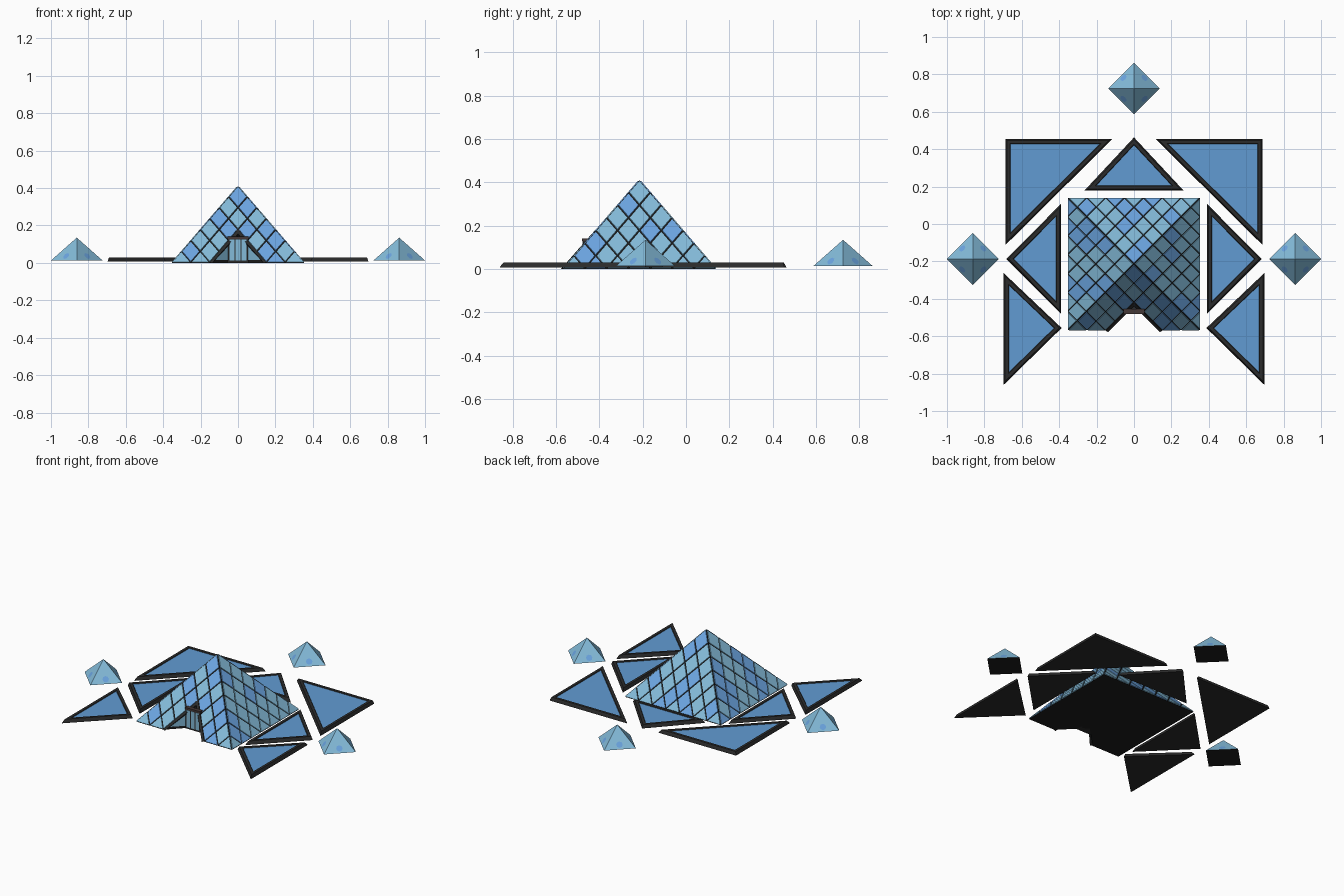
import bpy, bmesh, math, random
from mathutils import Vector as V

if "Cube" in bpy.data.objects:
    bpy.data.objects.remove(bpy.data.objects["Cube"])

random.seed(4)


def material(name, r, g, b):
    m = bpy.data.materials.new(name)
    m.diffuse_color = (r, g, b, 1)
    m.use_nodes = True
    m.node_tree.nodes["Principled BSDF"].inputs["Base Color"].default_value = m.diffuse_color
    return m


FRAME = material("dark frame", 0.024, 0.024, 0.024)
BASE = material("black base", 0.012, 0.012, 0.012)
PALE = material("pale glass", 0.23, 0.50, 0.70)
BLUE = material("blue glass", 0.15, 0.38, 0.76)
WATER = material("water blue", 0.12, 0.33, 0.65)
BROWN = material("brown lintel", 0.06, 0.04, 0.038)


def make(name, bm, mats, fix=True):
    if fix:
        bmesh.ops.recalc_face_normals(bm, faces=bm.faces)
    me = bpy.data.meshes.new(name)
    bm.to_mesh(me)
    bm.free()
    for m in mats:
        me.materials.append(m)
    ob = bpy.data.objects.new(name, me)
    bpy.context.collection.objects.link(ob)
    return ob


def face(bm, pts, mat=0):
    f = bm.faces.new([bm.verts.new(p) for p in pts])
    f.material_index = mat
    return f


def plate(bm, pts, normal, scale, height, mat):
    """Thin raised pane with a small sloped rim."""
    c = sum(pts, V()) / len(pts)
    low = [c + (p - c) * (scale + 0.03) for p in pts]
    top = [c + (p - c) * scale + normal * height for p in pts]
    if (pts[1] - pts[0]).cross(pts[2] - pts[0]).dot(normal) < 0:
        low.reverse()
        top.reverse()
    face(bm, top, mat)
    n = len(pts)
    for k in range(n):
        face(bm, [low[k], low[(k + 1) % n], top[(k + 1) % n], top[k]], mat)


def box(bm, x0, x1, y0, y1, z0, z1, mat=0):
    vs = bmesh.ops.create_cube(bm, size=1)["verts"]
    for v in vs:
        v.co = V((x0 + (v.co.x + 0.5) * (x1 - x0), y0 + (v.co.y + 0.5) * (y1 - y0),
                  z0 + (v.co.z + 0.5) * (z1 - z0)))
    for f in {f for v in vs for f in v.link_faces}:
        f.material_index = mat


# --- main pyramid body with the entrance notch cut into the front ---
N, CUT, H, TOP, CY = 7, 2, 0.353, 0.41, -0.215
apex = V((0, CY, TOP))
corners = [V((-H, CY - H, 0)), V((H, CY - H, 0)), V((H, CY + H, 0)), V((-H, CY + H, 0))]


def on_side(s, i, j):
    a, b = corners[s], corners[(s + 1) % 4]
    return apex + (a - apex) * (i / N) + (b - apex) * (j / N)


peak = on_side(0, CUT, CUT)
left, right = on_side(0, N - CUT, CUT), on_side(0, CUT, N - CUT)
foot = V((peak.x, peak.y, 0))
bm = bmesh.new()
bl, br, tr, tl = corners
for pts in ([apex, bl, left, peak, right, br], [apex, br, tr], [apex, tr, tl], [apex, tl, bl],
            [left, foot, peak], [foot, right, peak], [bl, tl, tr, br, right, foot, left]):
    face(bm, pts)
bmesh.ops.remove_doubles(bm, verts=bm.verts, dist=1e-5)
make("pyramid_body", bm, [BASE])

# --- diamond panes on the four sides ---
bm = bmesh.new()
for s in range(4):
    normal = (corners[s] - apex).cross(corners[(s + 1) % 4] - apex).normalized()
    for i in range(N):
        for j in range(N - i):
            if s == 0 and i >= CUT and j >= CUT:
                continue
            pts = [on_side(s, i, j), on_side(s, i + 1, j), on_side(s, i, j + 1)]
            if i + j < N - 1:
                pts.insert(2, on_side(s, i + 1, j + 1))
            plate(bm, pts, normal, 0.89, 0.004, int(random.random() < 0.3))
make("pyramid_panes", bm, [PALE, BLUE], False)

# --- glazed side walls of the entrance ---
bm = bmesh.new()
for p in (left, right):
    normal = V((0, -1, 0)) + V((-math.copysign(1, p.x), 0, 0))
    plate(bm, [p, peak, foot], normal.normalized(), 0.72, 0.003, 0)
make("entrance_walls", bm, [PALE], False)

# --- dark beams along the entrance gable ---
bm = bmesh.new()
fn = (corners[0] - apex).cross(corners[1] - apex).normalized()
for p in (left, right):
    axis = (p - peak).normalized()
    inward = (V((0, p.y, 0)) - p)
    inward = (inward - axis * inward.dot(axis)).normalized() * 0.017
    ring = []
    for q in (peak, p):
        ring.append([q + fn * 0.005, q + inward + fn * 0.005, q + inward - fn * 0.012, q - fn * 0.012])
    for r in ring[1]:
        r.z = max(r.z, 0)
    face(bm, ring[0])
    face(bm, ring[1])
    for k in range(4):
        m = (k + 1) % 4
        face(bm, [ring[0][k], ring[0][m], ring[1][m], ring[1][k]])
bmesh.ops.remove_doubles(bm, verts=bm.verts, dist=1e-5)
make("entrance_beams", bm, [FRAME])

# --- door block, glass strips and lintel ---
dy, dw = -0.475, 0.055
bm = bmesh.new()
box(bm, -dw, dw, dy, dy + 0.06, 0, 0.13)
make("door_block", bm, [FRAME])
bm = bmesh.new()
for k in (-1, 0, 1):
    box(bm, k * 0.033 - 0.013, k * 0.033 + 0.013, dy - 0.003, dy + 0.002, 0.012, 0.125)
make("door_glass", bm, [PALE])
bm = bmesh.new()
box(bm, -dw, dw, dy - 0.006, dy + 0.02, 0.128, 0.142)
make("door_lintel", bm, [BROWN])


# --- triangular water pools with sloped dark rims ---
def inset(pts, d):
    a, b, c = pts
    la, lb, lc = (b - c).length, (a - c).length, (a - b).length
    centre = (a * la + b * lb + c * lc) / (la + lb + lc)
    r = (b - a).cross(c - a).length / (la + lb + lc)
    return [centre + (p - centre) * (1 - d / r) for p in pts]


def pool(name, pts):
    pts = [V((x, y, 0)) for x, y in pts]
    bm = bmesh.new()
    # (inset, height) steps of the rim, ending at the water
    rings = [[bm.verts.new(p + V((0, 0, z))) for p in inset(pts, d)]
             for d, z in ((0, 0.008), (0.003, 0.018), (0.008, 0.03), (0.025, 0.03), (0.028, 0.026))]
    bm.faces.new(rings[0])
    for a, b in zip(rings, rings[1:]):
        for k in range(3):
            m = (k + 1) % 3
            bm.faces.new([a[k], a[m], b[m], b[k]])
    water = bm.faces.new(rings[-1])
    water.material_index = 1
    make(name, bm, [FRAME, WATER])


pool("pool_back", [(0, 0.463), (-0.266, 0.178), (0.266, 0.178)])
for side, s in (("left", -1), ("right", 1)):
    pool("pool_back_corner_" + side, [(s * 0.687, 0.455), (s * 0.115, 0.455), (s * 0.687, -0.112)])
    pool("pool_side_" + side, [(s * 0.39, 0.108), (s * 0.39, -0.48), (s * 0.682, -0.187)])
    pool("pool_front_corner_" + side, [(s * 0.697, -0.262), (s * 0.387, -0.556), (s * 0.697, -0.86)])


# --- small glass pyramids, turned 45 degrees ---
def small_pyramid(name, x, y):
    r, z0, z1 = 0.138, 0.013, 0.135
    top = V((x, y, z1))
    ring = [V((x + r * math.cos(k * math.pi / 2), y + r * math.sin(k * math.pi / 2), z0)) for k in range(4)]
    bm = bmesh.new()
    face(bm, ring[::-1], 2)
    for k in range(4):
        a, b = ring[k], ring[(k + 1) % 4]
        face(bm, [a, b, top], 0)
        # blue spot low on each face
        n = (b - a).cross(top - a).normalized()
        u = (b - a).normalized()
        w = n.cross(u)
        c = (a + b) / 2 + w * 0.03 + n * 0.001
        face(bm, [c + (u * math.cos(t * math.pi / 4) + w * math.sin(t * math.pi / 4)) * 0.02
                  for t in range(8)], 1)
    make(name, bm, [PALE, BLUE, BASE], False)


small_pyramid("small_pyramid_left", -0.862, -0.187)
small_pyramid("small_pyramid_right", 0.862, -0.187)
small_pyramid("small_pyramid_back", 0, 0.725)
